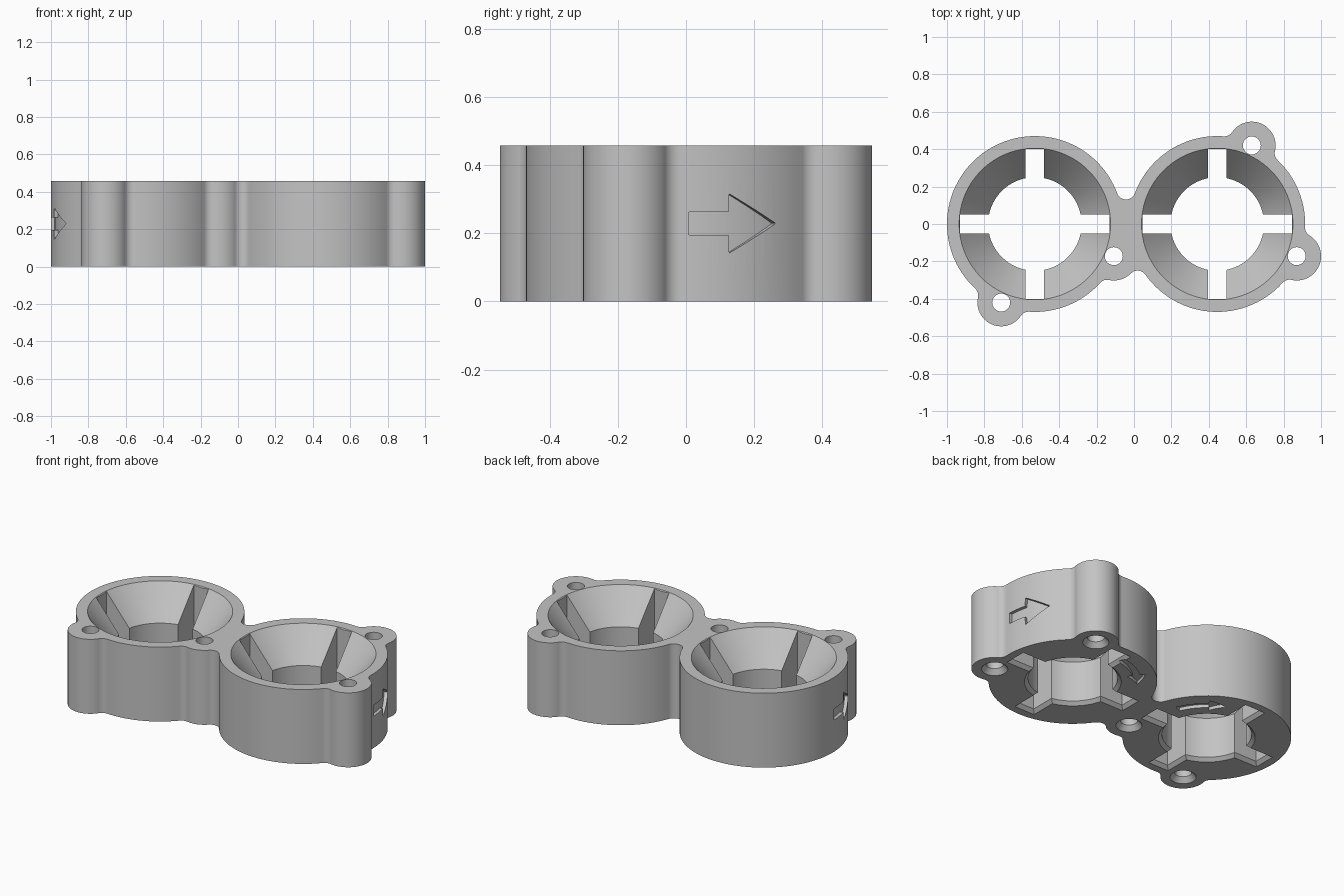
import bpy, bmesh, math
from mathutils import Vector

if "Cube" in bpy.data.objects:
    bpy.data.objects.remove(bpy.data.objects["Cube"])

H = 0.458
RING_R, FILLET = 0.47, 0.05
RING_A, RING_B = Vector((-0.53, 0)), Vector((0.445, 0))
LUGS = [Vector((-0.71, -0.42)), Vector((-0.108, -0.172)),
        Vector((0.87, -0.172)), Vector((0.63, 0.42))]

grey = bpy.data.materials.new("light grey plastic")
grey.use_nodes = True
grey.diffuse_color = (0.55, 0.55, 0.55, 1)
grey.node_tree.nodes["Principled BSDF"].inputs["Base Color"].default_value = (0.55, 0.55, 0.55, 1)


def loft(name, rings):
    """Closed solid through a list of equally long point rings."""
    bm = bmesh.new()
    loops = [[bm.verts.new(p) for p in ring] for ring in rings]
    for a, b in zip(loops, loops[1:]):
        for i in range(len(a)):
            j = (i + 1) % len(a)
            bm.faces.new((a[i], a[j], b[j], b[i]))
    bm.faces.new(loops[0])
    bm.faces.new(loops[-1])
    bmesh.ops.recalc_face_normals(bm, faces=bm.faces[:])
    mesh = bpy.data.meshes.new(name)
    bm.to_mesh(mesh)
    bm.free()
    mesh.materials.append(grey)
    obj = bpy.data.objects.new(name, mesh)
    bpy.context.collection.objects.link(obj)
    return obj


def polar(c, r, a):
    return Vector((c.x + r * math.cos(a), c.y + r * math.sin(a)))


def arc(c, r, a0, a1, ccw):
    """Points from angle a0 to a1 in the given sense."""
    span = (a1 - a0) % math.tau if ccw else -((a0 - a1) % math.tau)
    n = max(4, int(abs(span) / 0.06))
    return [polar(c, r, a0 + span * i / n) for i in range(n + 1)]


def angle(c, p):
    return math.atan2(p.y - c.y, p.x - c.x)


def fillet_centre(c1, r1, c2, r2):
    """Centre of the blend circle on the right of the way from c1 to c2."""
    d = (c2 - c1).length
    u = (c2 - c1) / d
    a = ((r1 + FILLET) ** 2 - (r2 + FILLET) ** 2 + d * d) / (2 * d)
    h = math.sqrt((r1 + FILLET) ** 2 - a * a)
    return c1 + u * a + Vector((u.y, -u.x)) * h


def revolve(name, c, profile, n):
    return loft(name, [[(*polar(c, r, math.tau * i / n), z) for i in range(n)]
                       for r, z in profile])


def slot(name, c, lx, ly):
    """Upright slot with a chamfered lower edge."""
    rings = []
    for grow, z in ((0.03, -0.01), (0, 0.02), (0, H + 0.05)):
        x, y = lx + grow, ly + grow
        rings.append([(c.x + sx * x, c.y + sy * y, z)
                      for sx, sy in ((-1, -1), (1, -1), (1, 1), (-1, 1))])
    return loft(name, rings)


def arrow(name, a0, neck, a1, shaft, head, place):
    """Arrow bent round an axis; place(angle, across, side) gives each corner."""
    n = 8
    stations = [(a0 + (neck - a0) * i / n, shaft) for i in range(n + 1)]
    for i in range(n + 1):
        t = i / n
        stations.append((neck + 0.004 + (a1 - neck) * t, head * (1 - t) + 0.002))
    return loft(name, [[place(a, w, 0), place(a, w, 1), place(a, -w, 1), place(a, -w, 0)]
                       for a, w in stations])


# Outline: walk round rings and lugs, blending each neighbour pair
A, B = (RING_A, RING_R), (RING_B, RING_R)
lug = [(LUGS[0], 0.127), (LUGS[1], 0.13), (LUGS[2], 0.13), (LUGS[3], 0.127)]
walk = [A, lug[0], A, lug[1], B, lug[2], B, lug[3], B]
blends = [fillet_centre(*walk[i], *walk[(i + 1) % len(walk)]) for i in range(len(walk))]
outline = []
for i, (c, r) in enumerate(walk):
    outline += arc(c, r, angle(c, blends[i - 1]), angle(c, blends[i]), True)[:-1]
    nxt = walk[(i + 1) % len(walk)][0]
    f = blends[i]
    outline += arc(f, FILLET, angle(f, c), angle(f, nxt), False)[:-1]
body = loft("double_funnel_body", [[(p.x, p.y, z) for p in outline] for z in (0, H)])

cutters = []
# Funnels, throats and cross slots
for c in (RING_A, RING_B):
    cutters.append(revolve("funnel_cutter", c, [
        (0.28, -0.01), (0.25, 0.02), (0.25, 0.27), (0.405, H), (0.405, H + 0.03)], 96))
    cutters.append(slot("slot_cutter", c, 0.4, 0.05))
    cutters.append(slot("slot_cutter", c, 0.05, 0.4))

# Countersunk screw holes
for c in LUGS:
    cutters.append(revolve("screw_hole_cutter", c, [
        (0.082, -0.01), (0.048, 0.03), (0.048, H + 0.03)], 32))

# Engraved arrows on the outer walls
for c, turn in ((RING_B, 0), (RING_A, math.pi)):
    cutters.append(arrow(
        "side_arrow_cutter", turn + 0.02, turn + 0.27, turn + 0.585, 0.034, 0.085,
        lambda a, w, s: (*polar(c, 0.45 + 0.05 * s, a), 0.229 + w)))

# Engraved arrows underneath
for c, mid in ((RING_A, 45), (RING_B, 122)):
    m = math.radians(mid)
    cutters.append(arrow(
        "base_arrow_cutter", m - 0.38, m + 0.12, m + 0.38, 0.022, 0.05,
        lambda a, w, s: (*polar(c, 0.36 + w, a), 0.02 - 0.03 * s)))

bpy.context.view_layer.objects.active = body
body.select_set(True)
for cutter in cutters:
    cutter.hide_render = True
    mod = body.modifiers.new("cut", "BOOLEAN")
    mod.operation = "DIFFERENCE"
    mod.solver = "EXACT"
    mod.object = cutter
    bpy.ops.object.modifier_apply(modifier=mod.name)
    bpy.data.objects.remove(cutter)

bpy.ops.object.shade_smooth_by_angle(angle=math.radians(25))
